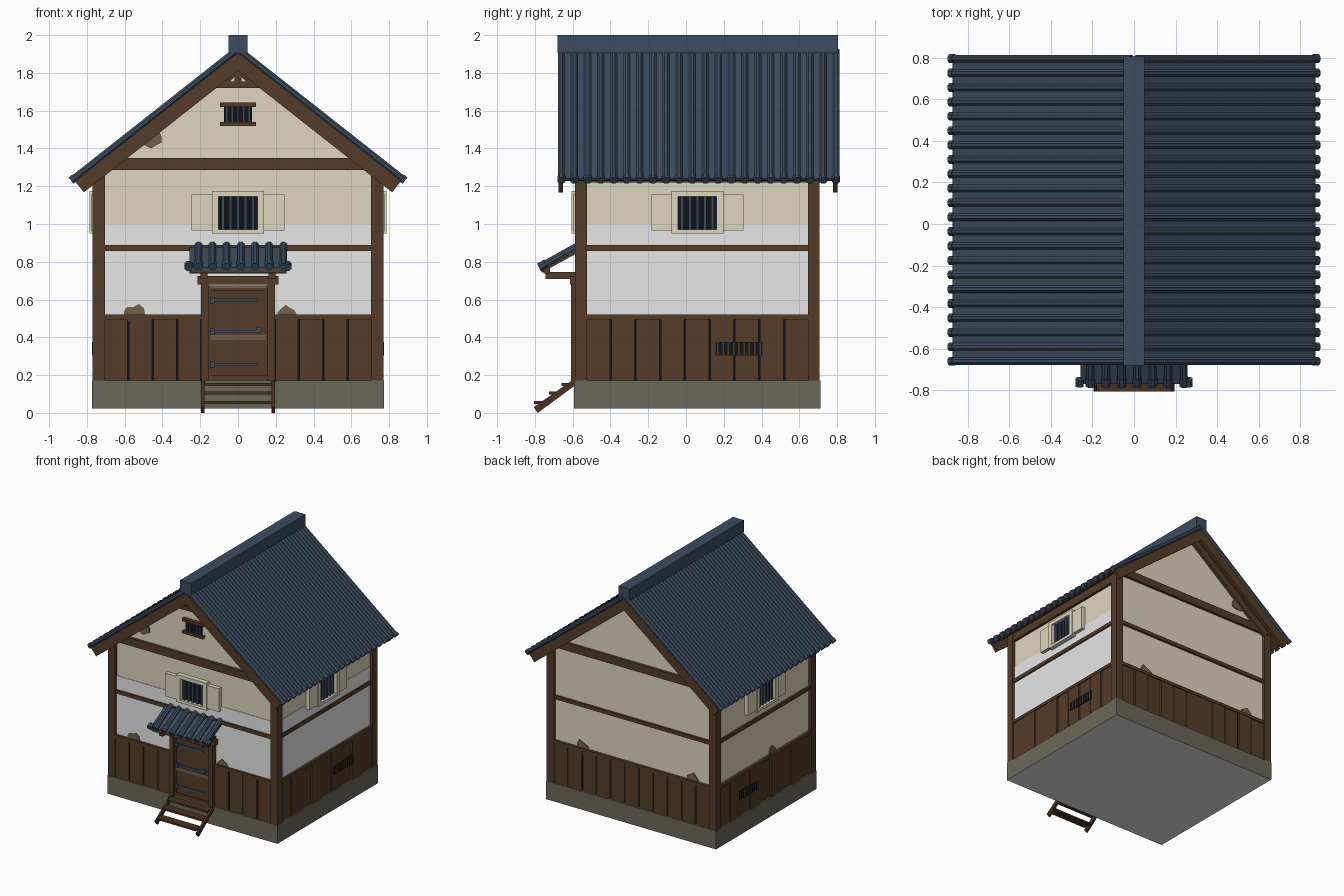
import bpy, bmesh, math, random
from mathutils import Vector

if "Cube" in bpy.data.objects:
    bpy.data.objects.remove(bpy.data.objects["Cube"])

random.seed(4)


def material(name, r, g, b):
    m = bpy.data.materials.new(name)
    m.diffuse_color = (r, g, b, 1)
    m.use_nodes = True
    m.node_tree.nodes["Principled BSDF"].inputs["Base Color"].default_value = m.diffuse_color
    return m


TILE = material("slate_blue_tile", .045, .072, .112)
WOOD = material("dark_brown_wood", .088, .045, .021)
STEP = material("reddish_brown_wood", .068, .032, .015)
CREAM = material("cream_plaster", .74, .67, .53)
WHITE = material("white_plaster", .8, .8, .8)
STONE = material("grey_stone", .148, .139, .103)
DARK = material("black_gap", .006, .007, .009)
CLAY = material("bare_clay", .17, .115, .065)


def finish(bm, name, mat, *more):
    bmesh.ops.recalc_face_normals(bm, faces=bm.faces)
    me = bpy.data.meshes.new(name)
    bm.to_mesh(me)
    bm.free()
    for m in (mat, *more):
        me.materials.append(m)
    ob = bpy.data.objects.new(name, me)
    bpy.context.collection.objects.link(ob)
    return ob


def box(bm, x0, x1, y0, y1, z0, z1):
    vs = bmesh.ops.create_cube(bm, size=1)["verts"]
    for v in vs:
        v.co = Vector(((x0 + x1) / 2 + v.co.x * (x1 - x0), (y0 + y1) / 2 + v.co.y * (y1 - y0),
                       (z0 + z1) / 2 + v.co.z * (z1 - z0)))


def loft(bm, a, b):
    """Solid between two matching outlines."""
    a = [bm.verts.new(p) for p in a]
    b = [bm.verts.new(p) for p in b]
    bm.faces.new(a)
    bm.faces.new(b[::-1])
    for i in range(len(a)):
        j = (i + 1) % len(a)
        bm.faces.new((a[i], a[j], b[j], b[i]))


def prism_y(bm, pts, y0, y1):
    loft(bm, [(x, y0, z) for x, z in pts], [(x, y1, z) for x, z in pts])


def prism_x(bm, pts, x0, x1):
    loft(bm, [(x0, y, z) for y, z in pts], [(x1, y, z) for y, z in pts])


def tube(bm, p0, p1, r, sides=8):
    p0, p1 = Vector(p0), Vector(p1)
    q = (p1 - p0).to_track_quat('Z', 'Y')
    ring = [q @ Vector((r * math.cos(t), r * math.sin(t), 0))
            for t in (2 * math.pi * (i + .5) / sides for i in range(sides))]
    loft(bm, [p0 + v for v in ring], [p1 + v for v in ring])


# wall coordinates: u along the wall, d outwards from the plaster, z up
XW, YF, YB = .745, -.565, .685


def wpt(side, u, d, z):
    return {"front": (u, YF - d, z), "back": (u, YB + d, z),
            "right": (XW + d, u, z), "left": (-XW - d, u, z)}[side]


def wbox(bm, side, u0, u1, d0, d1, z0, z1):
    a, b = wpt(side, u0, d0, z0), wpt(side, u1, d1, z1)
    box(bm, *[f(a[i], b[i]) for i in range(3) for f in (min, max)])


SPAN = {"front": (-.71, .71), "back": (-.71, .71), "left": (-.53, .65), "right": (-.53, .65)}

# stone base, with pale underside
bm = bmesh.new()
box(bm, -.772, .772, -.592, .712, .022, .172)
base = finish(bm, "stone_base", STONE, WHITE)
for f in base.data.polygons:
    f.material_index = int(f.normal.z < -.5)

# plaster house body with gables
bm = bmesh.new()
prism_y(bm, [(-XW, .17), (XW, .17), (XW, 1.3), (0, 1.885), (-XW, 1.3)], YF, YB)
finish(bm, "plaster_walls", CREAM)

# paler lower plaster
bm = bmesh.new()
for s in ("front", "right"):
    wbox(bm, s, *SPAN[s], 0, .004, .5, 1.0)
finish(bm, "pale_lower_plaster", WHITE)

# timber frame
bm = bmesh.new()
for sx in (-1, 1):
    for y0, y1 in ((-.588, -.525), (.645, .708)):
        box(bm, min(sx * .705, sx * .77), max(sx * .705, sx * .77), y0, y1, .17, 1.285)
for s, (a, b) in SPAN.items():
    wbox(bm, s, a, b, 0, .022, .495, .52)
    wbox(bm, s, a, b, 0, .016, .858, .888)
    if s in ("front", "back"):
        wbox(bm, s, -.68, .68, 0, .022, 1.287, 1.35)
    else:
        wbox(bm, s, a, b, 0, .022, 1.22, 1.285)
finish(bm, "timber_frame", WOOD)

# lower planks over a dark backing
bm, bd = bmesh.new(), bmesh.new()
for s, (a, b) in SPAN.items():
    wbox(bd, s, a, b, 0, .005, .17, .5)
    n = round((b - a) / .125)
    for i in range(n):
        u = a + (b - a) * i / n
        wbox(bm, s, u + .004, u + (b - a) / n - .004, 0, .014 + .005 * (i % 2), .17, .5)
finish(bm, "lower_planks", WOOD)
finish(bd, "plank_gaps", DARK)

# shuttered windows
fr, bars, hole = bmesh.new(), bmesh.new(), bmesh.new()
for s, c in (("front", 0), ("right", .06), ("left", .06)):
    for k in (-1, 1):
        wbox(fr, s, c + k * .138, c + k * .245, 0, .032, .965, 1.155)
        wbox(fr, s, c + k * .102, c + k * .138, 0, .04, .95, 1.175)
    wbox(fr, s, c - .102, c + .102, 0, .04, .95, .972)
    wbox(fr, s, c - .102, c + .102, 0, .04, 1.145, 1.175)
    wbox(hole, s, c - .102, c + .102, 0, .008, .972, 1.145)
    for i in range(5):
        u = c - .08 + i * .04
        wbox(bars, s, u - .008, u + .008, .008, .024, .972, 1.145)
# gable vent and foot vents
wbox(hole, "front", -.075, .075, 0, .008, 1.535, 1.63)
for i in range(5):
    u = -.06 + i * .03
    wbox(bars, "front", u - .006, u + .006, .008, .018, 1.54, 1.62)
vent = bmesh.new()
wbox(vent, "front", -.095, .095, 0, .028, 1.62, 1.643)
wbox(vent, "front", -.095, .095, 0, .028, 1.52, 1.54)
for s in ("right", "left"):
    wbox(hole, s, .155, .405, 0, .022, .305, .375)
    for i in range(9):
        u = .168 + i * .028
        wbox(vent, s, u - .004, u + .004, .02, .027, .305, .375)
finish(fr, "window_frames_and_shutters", CREAM)
finish(bars, "window_bars", TILE)
finish(hole, "window_openings", DARK)
finish(vent, "vent_trim", WOOD)

# patches of bare clay where plaster has fallen
bm = bmesh.new()
for s, u, z, r in (("front", -.45, 1.46, .06), ("back", -.45, 1.46, .06), ("front", -.55, .52, .06),
                   ("front", .26, .52, .05), ("back", .46, .52, .065), ("back", -.54, .52, .065), ("left", -.05, .52, .06)):
    pts = []
    for i in range(11):
        t, q = 2 * math.pi * i / 11, r * random.uniform(.65, 1.1)
        pts.append((u + q * math.cos(t), z + q * math.sin(t)))
    loft(bm, [wpt(s, a, 0, b) for a, b in pts], [wpt(s, a, .009, b) for a, b in pts])
finish(bm, "bare_clay_patches", CLAY)

# main roof: layers measured down from the outer slope line
ANG = math.atan(.787)
DX, DZ = math.cos(ANG), -math.sin(ANG)


def slope(k, along, drop):
    """Point on the roof section; k is the side of the ridge."""
    return (k * (along * DX + drop * DZ), 1.95 + along * DZ - drop * DX)


def layer(bm, k, a0, a1, d0, d1, y0, y1):
    # inner end is cut on the centre line
    i0, i1 = a0 + d0 * math.tan(ANG), a0 + d1 * math.tan(ANG)
    prism_y(bm, [slope(k, i0, d0), slope(k, a1, d0), slope(k, a1, d1), slope(k, i1, d1)], y0, y1)


tiles, deck, barge = bmesh.new(), bmesh.new(), bmesh.new()
for k in (-1, 1):
    layer(tiles, k, 0, 1.125, .017, .032, -.668, .802)
    layer(deck, k, 0, 1.11, .032, .046, -.665, .798)
    for y0, y1 in ((-.675, -.65), (.778, .803)):
        layer(barge, k, 0, 1.125, .034, .11, y0, y1)
    for s0, s1 in ((-.59, YF), (YB, .71)):
        layer(barge, k, 0, .98, .046, .1, s0, s1)
    for i in range(22):
        y = -.66 + i * .0693
        (xa, za), (xb, zb), (xc, zc) = slope(k, .03, .019), slope(k, 1.115, .019), slope(k, 1.14, .019)
        tube(tiles, (xa, y, za), (xb, y, zb), .019)
        tube(tiles, (xb, y, zb), (xc, y, zc), .023)
finish(tiles, "roof_tiles", TILE)
finish(deck, "roof_deck", WOOD)
finish(barge, "barge_boards", WOOD)
bm = bmesh.new()
box(bm, -.05, .05, -.68, .805, 1.905, 2.0)
finish(bm, "roof_ridge", TILE)

# gable truss at the front peak
bm = bmesh.new()
box(bm, -.17, .17, -.6, YF, 1.72, 1.755)
box(bm, -.018, .018, -.598, YF, 1.75, 1.86)
for k in (-1, 1):
    prism_y(bm, [(k * .075, 1.752), (k * .045, 1.752), (0, 1.80), (0, 1.835)], -.594, YF)
finish(bm, "gable_truss", WOOD)

# door, its frame and porch timbers
bm = bmesh.new()
wbox(bm, "front", -.16, .16, 0, .026, .17, .675)
for z0, z1 in ((.17, .2), (.645, .66)):
    wbox(bm, "front", -.155, .155, .02, .034, z0, z1)
for k in (-1, 1):
    wbox(bm, "front", k * .157, k * .197, 0, .045, .17, .7)
    box(bm, k * .18 - .018, k * .18 + .018, -.745, YF, .71, .745)
    wbox(bm, "front", k * .157 - .012, k * .157 + .012, .02, .032, .17, .675)
wbox(bm, "front", -.215, .215, 0, .05, .68, .725)
box(bm, -.258, .258, -.755, -.72, .738, .772)
prism_x(bm, [(YF, .87), (-.765, .757), (-.765, .742), (YF, .852)], -.25, .25)
finish(bm, "door_and_porch_timbers", WOOD)
bm = bmesh.new()
for z in (.257, .43, .597):
    wbox(bm, "front", -.145, .105, .026, .034, z - .008, z + .008)
    wbox(bm, "front", -.148, -.125, .026, .042, z - .017, z + .017)
tube(bm, (.11, -.59, .44), (.11, -.606, .44), .017)
finish(bm, "door_straps", TILE)
bm = bmesh.new()
wbox(bm, "front", -.15, .15, .02, .03, .385, .412)
wbox(bm, "front", -.15, .15, .02, .031, .66, .675)
finish(bm, "worn_door_rail", CLAY)

# porch roof tiles
bm = bmesh.new()
prism_x(bm, [(YF, .885), (-.77, .77), (-.77, .757), (YF, .87)], -.257, .257)
for i in range(7):
    x = -.21 + i * .075
    tube(bm, (x, YF, .889), (x, -.765, .778), .02)
    tube(bm, (x, -.74, .792), (x, -.778, .771), .024)
for k in (-1, 1):
    tube(bm, (k * .262, -.745, .786), (k * .262, -.778, .769), .022)
finish(bm, "porch_roof_tiles", TILE)

# wooden entrance steps
bm = bmesh.new()
for k in (-1, 1):
    prism_x(bm, [(-.592, .18), (-.592, .142), (-.785, .0), (-.806, .03)], k * .195, k * .178)
for y, z in ((-.765, .055), (-.685, .105), (-.62, .15)):
    box(bm, -.18, .18, y - .04, y + .03, z - .007, z + .007)
finish(bm, "entrance_steps", STEP)
